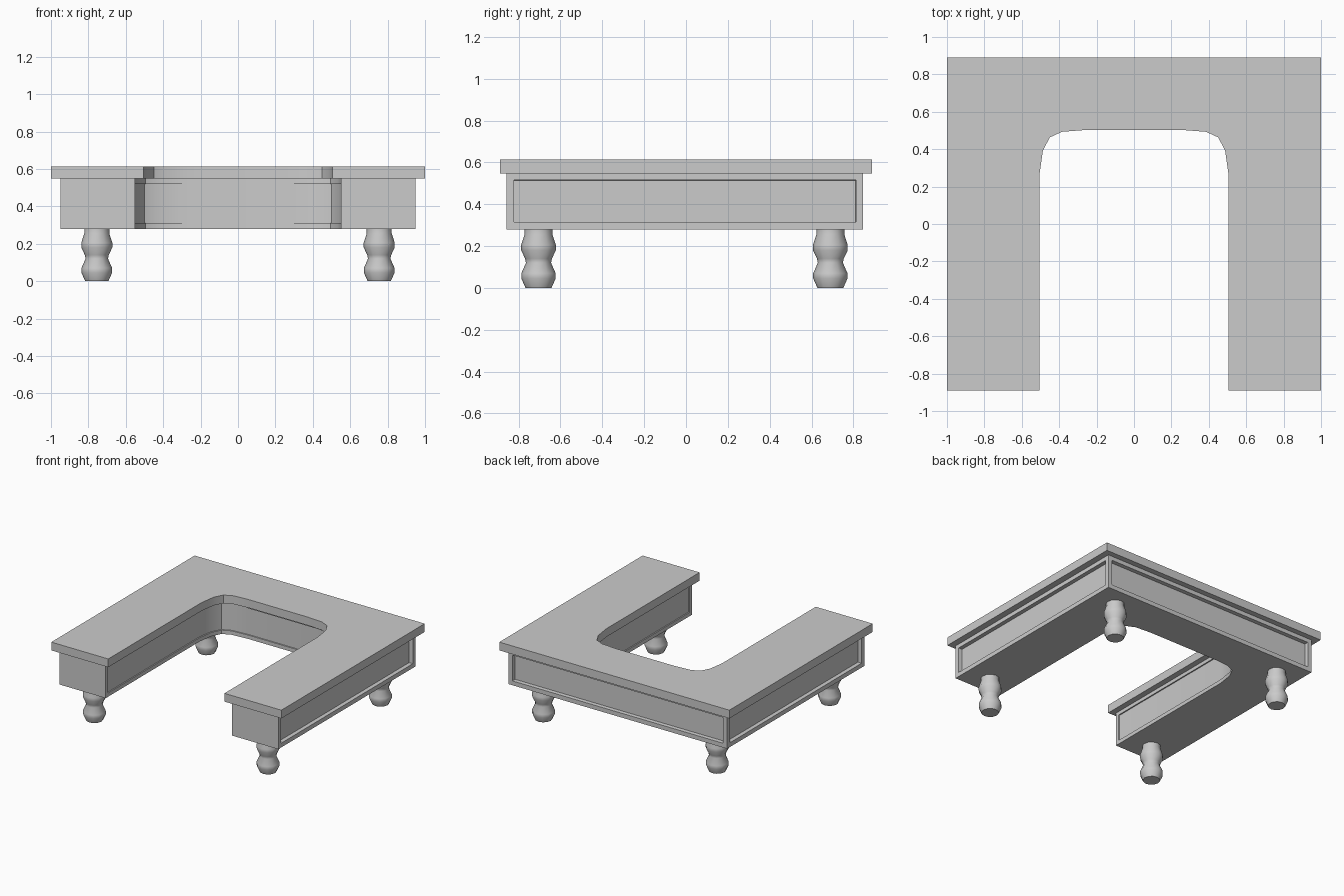
import bpy, bmesh, math

if "Cube" in bpy.data.objects:
    bpy.data.objects.remove(bpy.data.objects["Cube"])


def finish(name, bm, angle=35):
    bmesh.ops.recalc_face_normals(bm, faces=bm.faces)
    mesh = bpy.data.meshes.new(name)
    bm.to_mesh(mesh)
    bm.free()
    ob = bpy.data.objects.new(name, mesh)
    bpy.context.collection.objects.link(ob)
    bpy.ops.object.select_all(action='DESELECT')
    ob.select_set(True)
    bpy.context.view_layer.objects.active = ob
    bpy.ops.object.shade_smooth_by_angle(angle=math.radians(angle))
    return ob


def u_prism(outer_x, inner_x, front, back, inner_y, z0, z1):
    """U-shaped plan with softened inner corners, pulled up into a solid."""
    corner = [(0, 0.235), (0.018, 0.11), (0.055, 0.04), (0.12, 0.01), (0.25, 0)]
    left = [(-inner_x + dx, inner_y - dy) for dx, dy in corner]
    right = [(-x, y) for x, y in reversed(left)]
    plan = [(-outer_x, front), (-inner_x, front)] + left + right
    plan += [(inner_x, front), (outer_x, front), (outer_x, back), (-outer_x, back)]
    bm = bmesh.new()
    base = bm.faces.new([bm.verts.new((x, y, z0)) for x, y in plan])
    new = bmesh.ops.extrude_face_region(bm, geom=[base], use_keep_orig=True)['geom']
    top = [v for v in new if isinstance(v, bmesh.types.BMVert)]
    bmesh.ops.translate(bm, verts=top, vec=(0, 0, z1 - z0))
    bmesh.ops.recalc_face_normals(bm, faces=bm.faces)
    bm.normal_update()
    return bm


# Table top
finish("table_top", u_prism(1.0, 0.505, -0.89, 0.89, 0.503, 0.548, 0.613))

# Apron body with recessed panels on the sides, back and inner face
bm = u_prism(0.95, 0.55, -0.857, 0.847, 0.543, 0.28, 0.55)
outer, inner = [], []
for f in bm.faces:
    c = f.calc_center_median()
    if abs(f.normal.z) > 0.5 or f.normal.y < -0.99 and c.y < -0.8:
        continue
    (outer if abs(c.x) > 0.9 or c.y > 0.8 else inner).append(f)
bmesh.ops.inset_individual(bm, faces=outer, thickness=0.034, use_even_offset=True)
bmesh.ops.inset_individual(bm, faces=outer, thickness=0.002, depth=-0.03,
                           use_even_offset=True)
bmesh.ops.inset_region(bm, faces=inner, thickness=0.03, use_even_offset=True)
bmesh.ops.inset_region(bm, faces=inner, thickness=0.001, depth=-0.008,
                       use_even_offset=True)
finish("apron_body", bm)

# Turned legs
profile = [(0.062, 0.0), (0.082, 0.045), (0.082, 0.07), (0.06, 0.12),
           (0.064, 0.14), (0.083, 0.18), (0.083, 0.205), (0.067, 0.255), (0.067, 0.285)]
SIDES = 12
for side, x in (("left", -0.755), ("right", 0.755)):
    for end, y in (("front", -0.705), ("back", 0.69)):
        bm = bmesh.new()
        rings = [[bm.verts.new((x + r * math.cos(2 * math.pi * i / SIDES),
                                y + r * math.sin(2 * math.pi * i / SIDES), z))
                  for i in range(SIDES)] for r, z in profile]
        for a, b in zip(rings, rings[1:]):
            for i in range(SIDES):
                j = (i + 1) % SIDES
                bm.faces.new((a[i], a[j], b[j], b[i]))
        bm.faces.new(rings[0])
        bm.faces.new(rings[-1])
        finish(f"{end}_{side}_leg", bm, 60)
